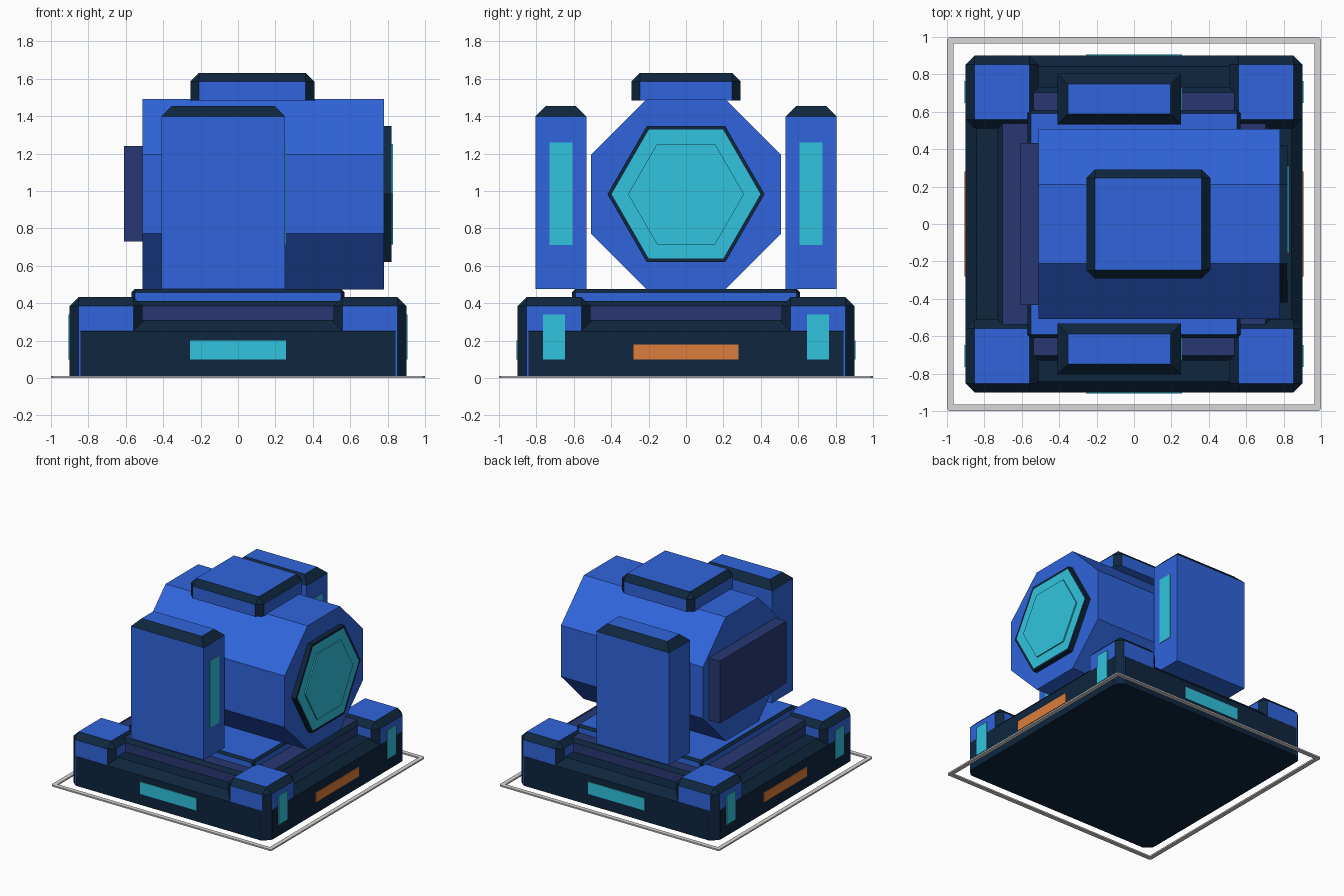
import bpy, bmesh, math

if "Cube" in bpy.data.objects:
    bpy.data.objects.remove(bpy.data.objects["Cube"])


def srgb(r, g, b):
    lin = lambda c: (c / 255 / 12.92) if c < 11 else ((c / 255 + 0.055) / 1.055) ** 2.4
    return (lin(r), lin(g), lin(b), 1)


def mat(name, *rgb):
    m = bpy.data.materials.new(name)
    m.diffuse_color = srgb(*rgb)
    m.use_nodes = True
    m.node_tree.nodes["Principled BSDF"].inputs["Base Color"].default_value = m.diffuse_color
    return m


BLUE = mat("hull_blue", 48, 101, 220)
NAVY = mat("dark_navy", 14, 38, 62)
INDIGO = mat("muted_indigo", 40, 56, 114)
CYAN = mat("glow_cyan", 49, 196, 222)
ORANGE = mat("signal_orange", 222, 125, 60)
GREY = mat("light_grey", 215, 215, 215)


def finish(name, bm, *mats):
    bmesh.ops.recalc_face_normals(bm, faces=bm.faces)
    me = bpy.data.meshes.new(name)
    bm.to_mesh(me)
    bm.free()
    for m in mats:
        me.materials.append(m)
    ob = bpy.data.objects.new(name, me)
    bpy.context.collection.objects.link(ob)
    return ob


def box(name, x, y, z, body, trim=None, bevel=0, uprights=True):
    """Box from (min, max) ranges; chamfers on the top and upright edges take the trim colour."""
    bm = bmesh.new()
    bmesh.ops.create_cube(bm, size=1)
    for v in bm.verts:
        v.co = [r[0] if c < 0 else r[1] for c, r in zip(v.co, (x, y, z))]
    if bevel:
        edges = []
        for e in bm.edges:
            high = sum(v.co.z > (z[0] + z[1]) / 2 for v in e.verts)
            if high == 2 or (uprights and high == 1):
                edges.append(e)
        bmesh.ops.bevel(bm, geom=edges, offset=bevel, segments=1, profile=0.5,
                        affect='EDGES', material=1)
    return finish(name, bm, body, trim or body)


def prism(name, sides, radius, turn, x0, x1, zc, body, face=None, inset=0):
    """Regular prism lying along x; its +x end can hold an inset coloured face."""
    bm = bmesh.new()
    ends = []
    for x in (x0, x1):
        ends.append([bm.verts.new((x, radius * math.cos(turn + i * math.tau / sides),
                                   zc + radius * math.sin(turn + i * math.tau / sides)))
                     for i in range(sides)])
    bm.faces.new(ends[0])
    front = bm.faces.new(ends[1])
    for i in range(sides):
        j = (i + 1) % sides
        bm.faces.new((ends[0][i], ends[0][j], ends[1][j], ends[1][i]))
    bmesh.ops.recalc_face_normals(bm, faces=bm.faces)
    if inset:
        bmesh.ops.inset_region(bm, faces=[front], thickness=inset)
        front.material_index = 1
    return finish(name, bm, body, face or body)


def span(a, b, sign):
    return (a, b) if sign > 0 else (-b, -a)


# Ground frame: a flat square ring
bm = bmesh.new()
rings = []
for z in (0, 0.012):
    for h, c in ((1.0, 0.012), (0.965, 0.001)):
        pts = [(h, c - h), (h, h - c), (h - c, h), (c - h, h),
               (-h, h - c), (-h, c - h), (c - h, -h), (h - c, -h)]
        rings.append([bm.verts.new((px, py, z)) for px, py in pts])
for a, b in ((0, 1), (2, 3), (0, 2), (1, 3)):
    for i in range(8):
        j = (i + 1) % 8
        bm.faces.new((rings[a][i], rings[a][j], rings[b][j], rings[b][i]))
finish("ground_frame", bm, GREY)

# Stepped base
box("base", (-.901, .901), (-.901, .901), (.008, .31), NAVY, NAVY, .06)
box("middle_tier", (-.73, .73), (-.73, .73), (.30, .412), INDIGO, NAVY, .028)
box("upper_plate", (-.57, .57), (-.61, .61), (.405, .475), BLUE, NAVY, .018)

# Corner posts with light strips, and base light bars
for sx in (-1, 1):
    for sy in (-1, 1):
        box("corner_post", span(.51, .90, sx), span(.51, .90, sy), (.01, .432), BLUE, NAVY, .048)
        box("post_light", span(.897, .907, sx), span(.648, .765, sy), (.10, .34), CYAN)
for s in (-1, 1):
    box("base_light", (-.257, .257), span(.897, .907, s), (.10, .20), CYAN)
    box("base_signal", span(.897, .907, s), (-.28, .28), (.10, .18), ORANGE)

# Octagonal body with rear panel and top cap
prism("body", 8, .509 / math.cos(math.pi / 8), math.pi / 8, -.51, .78, .983, BLUE)
box("rear_panel", (-.61, -.50), (-.432, .432), (.73, 1.24), INDIGO)
box("top_cap", (-.255, .408), (-.292, .292), (1.485, 1.632), BLUE, NAVY, .047)

# Hexagonal lens
prism("lens_rim", 6, .42, 0, .77, .82, .983, NAVY, CYAN, .022)
prism("lens_core", 6, .31, 0, .81, .83, .983, CYAN)

# Side pillars with light strips
for s in (-1, 1):
    box("side_pillar", (-.41, .252), span(.532, .805, s), (.475, 1.455), BLUE, NAVY, .057, False)
    box("pillar_light", (.248, .257), span(.608, .73, s), (.71, 1.26), CYAN)
    # Dark pillar cap rims follow the chamfer colour
